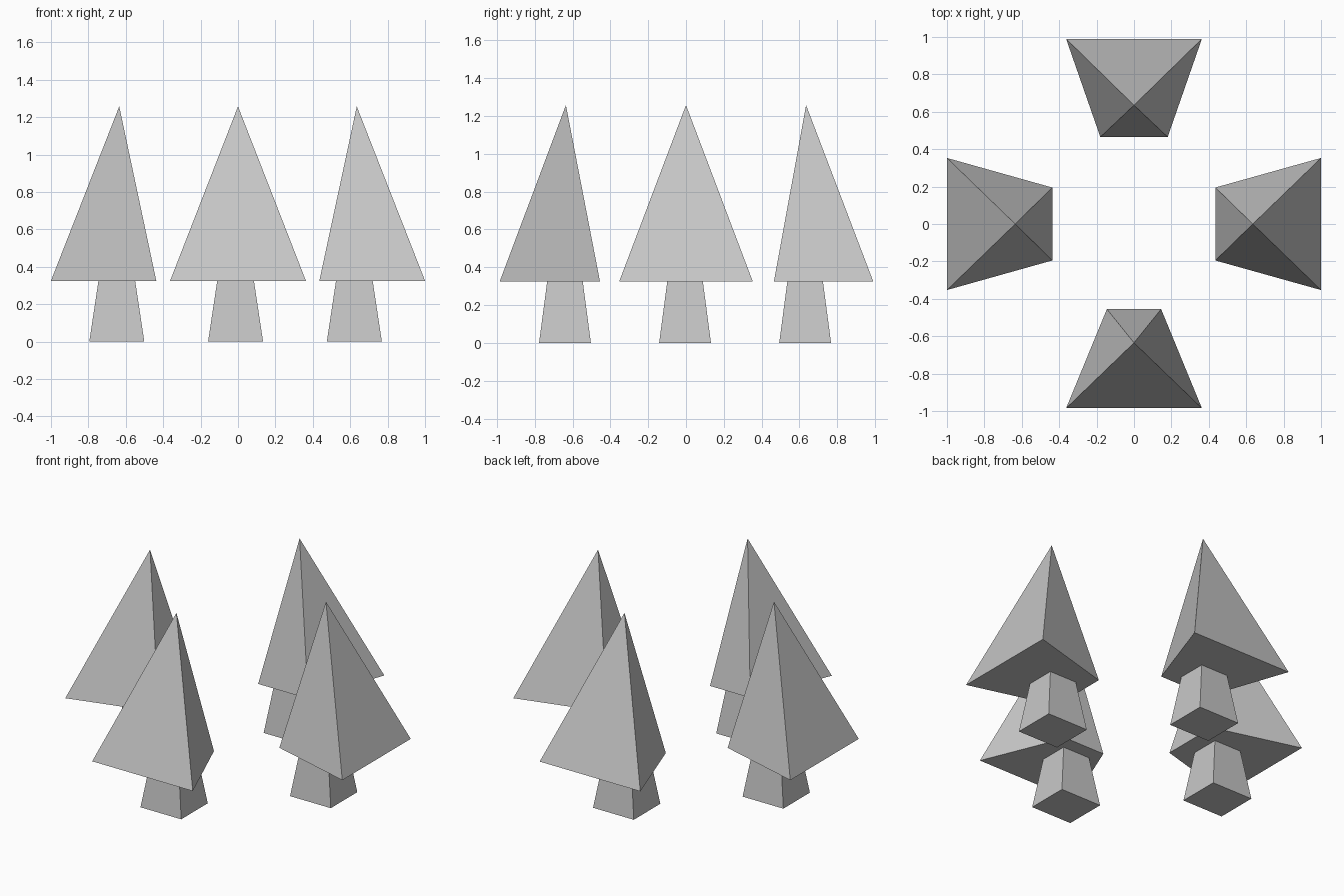
import bpy
import bmesh

old = bpy.data.objects.get("Cube")
if old:
    bpy.data.objects.remove(old, do_unlink=True)

# One plain grey for everything
grey = bpy.data.materials.new("plain_grey")
grey.use_nodes = True
colour = (0.57, 0.57, 0.57, 1)
grey.diffuse_color = colour
grey.node_tree.nodes["Principled BSDF"].inputs["Base Color"].default_value = colour

BASE, TIP, REACH = 0.325, 1.257, 0.635


def add_solid(name, lower, upper):
    """Closed flat-faced solid from a ring of points up to a ring or a single tip."""
    bm = bmesh.new()
    for point in lower + upper:
        bm.verts.new(point)
    bmesh.ops.convex_hull(bm, input=bm.verts[:])
    bmesh.ops.dissolve_limit(bm, angle_limit=0.01, verts=bm.verts[:], edges=bm.edges[:])
    bmesh.ops.recalc_face_normals(bm, faces=bm.faces[:])
    mesh = bpy.data.meshes.new(name)
    bm.to_mesh(mesh)
    bm.free()
    mesh.materials.append(grey)
    obj = bpy.data.objects.new(name, mesh)
    bpy.context.collection.objects.link(obj)


def rectangle(cx, cy, hx, hy, z):
    return [(cx + sx * hx, cy + sy * hy, z) for sx, sy in ((-1, -1), (1, -1), (1, 1), (-1, 1))]


def add_tree(side, dx, dy, outer, inner, outer_half, inner_half):
    # Foliage: pyramid on a trapezoid, wide edge facing away from the middle
    ring = []
    for reach, half in ((outer, outer_half), (inner, inner_half)):
        for s in (-1, 1):
            ring.append((dx * reach - dy * s * half, dy * reach + dx * s * half, BASE))
    add_solid(side + "_tree_foliage", ring, [(dx * REACH, dy * REACH, TIP)])

    # Trunk: tapered block, slightly off the tree's axis
    cx, cy = dx * REACH - 0.013, dy * REACH - 0.005
    add_solid(side + "_tree_trunk",
              rectangle(cx, cy, 0.147, 0.137, 0),
              rectangle(cx, cy, 0.098, 0.094, BASE))


add_tree("front", 0, -1, 0.985, 0.455, 0.363, 0.145)
add_tree("back", 0, 1, 0.99, 0.465, 0.363, 0.18)
add_tree("left", 1, 0, 1.0, 0.435, 0.353, 0.195)
add_tree("right", -1, 0, 1.0, 0.437, 0.353, 0.195)
